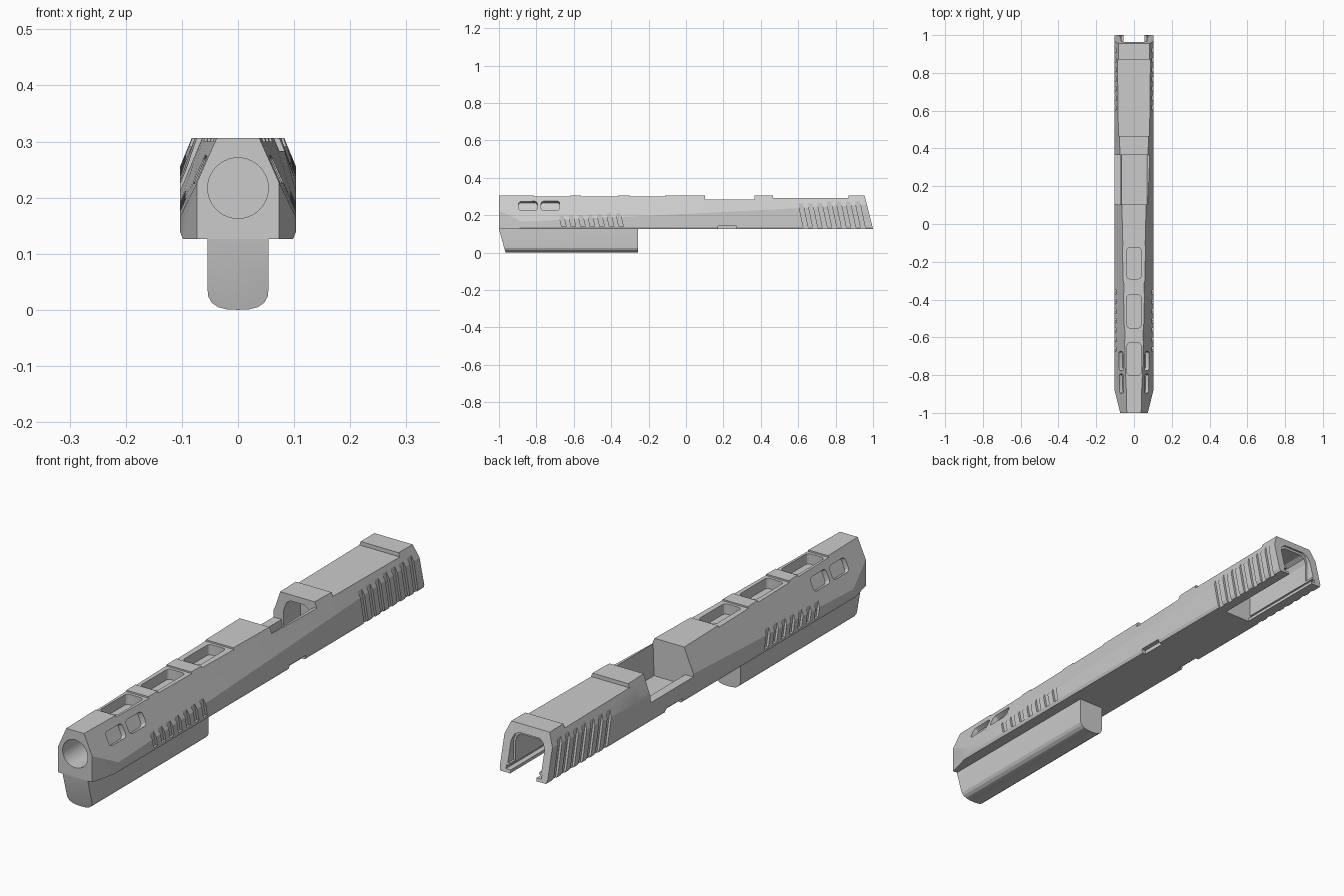
import bpy, bmesh, math
from mathutils import Vector

if "Cube" in bpy.data.objects:
    bpy.data.objects.remove(bpy.data.objects["Cube"])


def make_object(name, bm):
    bmesh.ops.recalc_face_normals(bm, faces=bm.faces)
    me = bpy.data.meshes.new(name)
    bm.to_mesh(me)
    bm.free()
    ob = bpy.data.objects.new(name, me)
    bpy.context.collection.objects.link(ob)
    return ob


def loft(name, sections):
    """Skin a list of (y, [(x, z), ...]) rings and cap both ends."""
    bm = bmesh.new()
    rings = [[bm.verts.new((x, y, z)) for x, z in pts] for y, pts in sections]
    n = len(rings[0])
    for a, b in zip(rings, rings[1:]):
        for i in range(n):
            j = (i + 1) % n
            bm.faces.new((a[i], a[j], b[j], b[i]))
    bm.faces.new(rings[0])
    bm.faces.new(rings[-1])
    return make_object(name, bm)


def prism(name, pts, y0, y1):
    return loft(name, [(y0, pts), (y1, pts)])


def mirrored(half):
    return half + [(-x, z) for x, z in reversed(half)]


def box(x0, x1, y0, y1, z0, z1):
    return prism("cutter", [(x0, z0), (x1, z0), (x1, z1), (x0, z1)], y0, y1)


def slice_off(ob, point, normal):
    """Remove everything on the normal side of a plane and cap it."""
    bm = bmesh.new()
    bm.from_mesh(ob.data)
    geom = bm.verts[:] + bm.edges[:] + bm.faces[:]
    res = bmesh.ops.bisect_plane(bm, geom=geom, dist=1e-5, plane_co=point,
                                 plane_no=Vector(normal).normalized(), clear_outer=True)
    edges = [e for e in res["geom_cut"] if isinstance(e, bmesh.types.BMEdge)]
    bmesh.ops.edgeloop_fill(bm, edges=edges)
    bmesh.ops.recalc_face_normals(bm, faces=bm.faces)
    bm.to_mesh(ob.data)
    bm.free()


def cut(ob, cutter):
    cutter.hide_render = True
    mod = ob.modifiers.new("cut", "BOOLEAN")
    mod.operation, mod.solver, mod.object = "DIFFERENCE", "EXACT", cutter
    bpy.context.view_layer.objects.active = ob
    bpy.ops.object.modifier_apply(modifier=mod.name)
    bpy.data.objects.remove(cutter)


def rounded_pocket(sx, sy, depth, r=0.014):
    """Rounded rectangle prism, centred, from -depth to +0.05 in local z."""
    bm = bmesh.new()
    pts = []
    for k, (cx, cy) in enumerate([(1, 1), (-1, 1), (-1, -1), (1, -1)]):
        for s in range(4):
            a = math.radians(90 * k + 30 * s)
            pts.append((cx * (sx - r) + r * math.cos(a), cy * (sy - r) + r * math.sin(a)))
    f = bm.faces.new([bm.verts.new((x, y, -depth)) for x, y in pts])
    ext = bmesh.ops.extrude_face_region(bm, geom=[f])["geom"]
    bmesh.ops.translate(bm, vec=(0, 0, depth + 0.05),
                        verts=[v for v in ext if isinstance(v, bmesh.types.BMVert)])
    return make_object("cutter", bm)


# Main upper body: the side chamfer grows towards the front
def section(knee, top):
    return mirrored([(0.098, 0.126), (0.103, 0.138), (0.103, knee), (top, 0.306)])


body = loft("upper_body", [(-1.0, section(0.160, 0.038)), (0.1, section(0.212, 0.064)),
                           (0.45, section(0.230, 0.077)), (1.0, section(0.258, 0.083))])
slice_off(body, (0, 1.0, 0.126), (0, 0.18, 0.045))
for s in (1, -1):
    slice_off(body, (s * 0.073, -1, 0), (s * 0.12, -0.03, 0))

# Lowered rear deck
cut(body, loft("cutter", [(0.465, mirrored([(0.2, 0.291), (0.2, 0.35)])),
                          (0.87, mirrored([(0.2, 0.291), (0.2, 0.35)]))]))

# Rear hollow with side grooves, open at the back and below
cut(body, prism("cutter", mirrored([(0.056, 0.1), (0.056, 0.138), (0.076, 0.138), (0.076, 0.152),
                                    (0.064, 0.152), (0.064, 0.235), (0.056, 0.256), (0.04, 0.266)]), 0.62, 1.1))
cut(body, prism("cutter", mirrored([(0.072, 0.16), (0.072, 0.24), (0.062, 0.263), (0.044, 0.275)]), 0.955, 1.1))

# Top opening, cut lower on the left side, with an arched inner cavity
cut(body, prism("cutter", [(-0.2, 0.2), (-0.068, 0.2), (-0.066, 0.16), (0.066, 0.16), (0.07, 0.283),
                           (0.2, 0.283), (0.2, 0.4), (-0.2, 0.4)], 0.102, 0.365))
cut(body, prism("cutter", mirrored([(0.06, 0.165), (0.06, 0.235), (0.048, 0.27), (0.03, 0.282)]), 0.3, 0.47))

# Front round hole
hole = [(0.054 * math.cos(math.tau * i / 40), 0.217 + 0.054 * math.sin(math.tau * i / 40)) for i in range(40)]
cut(body, prism("cutter", hole, -1.1, -0.83))

# Top windows with shallow dips across the roof
for y0, y1 in ((-0.80, -0.63), (-0.55, -0.375), (-0.29, -0.125)):
    cut(body, box(-0.2, 0.2, y0 - 0.012, y1 + 0.012, 0.300, 0.35))
    w = rounded_pocket(0.037, (y1 - y0) / 2, 0.045)
    w.location = (0, (y0 + y1) / 2, 0.305)
    bpy.context.view_layer.update()
    cut(body, w)

# Side windows, cut square to the chamfer
for s in (1, -1):
    for y in (-0.845, -0.725):
        w = rounded_pocket(0.027, 0.05, 0.02)
        w.location = (s * 0.067, y, 0.250)
        w.rotation_euler = (0, s * math.radians(66), 0)
        bpy.context.view_layer.update()
        cut(body, w)


# Slanted grip grooves on both sides
def groove(s, y, lean, z0, z1):
    def ring(yy):
        return [(s * 0.094, yy), (s * 0.15, yy)]
    bm = bmesh.new()
    lo, hi = [[bm.verts.new(p) for p in ((s * 0.094, y + d, z), (s * 0.15, y + d, z),
                                         (s * 0.15, y + d + 0.024, z), (s * 0.094, y + d + 0.024, z))]
              for z, d in ((z0, lean), (z1, 0))]
    bm.faces.new(lo)
    bm.faces.new(hi)
    for i in range(4):
        j = (i + 1) % 4
        bm.faces.new((lo[i], lo[j], hi[j], hi[i]))
    return make_object("cutter", bm)


for s in (1, -1):
    for i in range(7):
        cut(body, groove(s, 0.595 + 0.051 * i, 0.036, 0.12, 0.29))
        cut(body, groove(s, -0.685 + 0.051 * i, 0.02, 0.14, 0.23))

# Small notch in each lower edge
for s in (1, -1):
    cut(body, box(min(s * 0.085, s * 0.15), max(s * 0.085, s * 0.15), 0.17, 0.27, 0.1, 0.142))

# Lower front housing with rounded underside and slanted nose
under = prism("lower_housing", mirrored([(0.0, 0.0), (0.02, 0.001), (0.036, 0.005), (0.047, 0.013),
                                         (0.053, 0.024), (0.054, 0.034), (0.054, 0.13)])[1:], -1.0, -0.257)
slice_off(under, (0, -1.0, 0.126), (0, -0.126, -0.035))

# Shading: flat planes, smooth curved areas
for ob in (body, under):
    bpy.ops.object.select_all(action="DESELECT")
    ob.select_set(True)
    bpy.context.view_layer.objects.active = ob
    bpy.ops.object.shade_smooth_by_angle(angle=math.radians(20))
